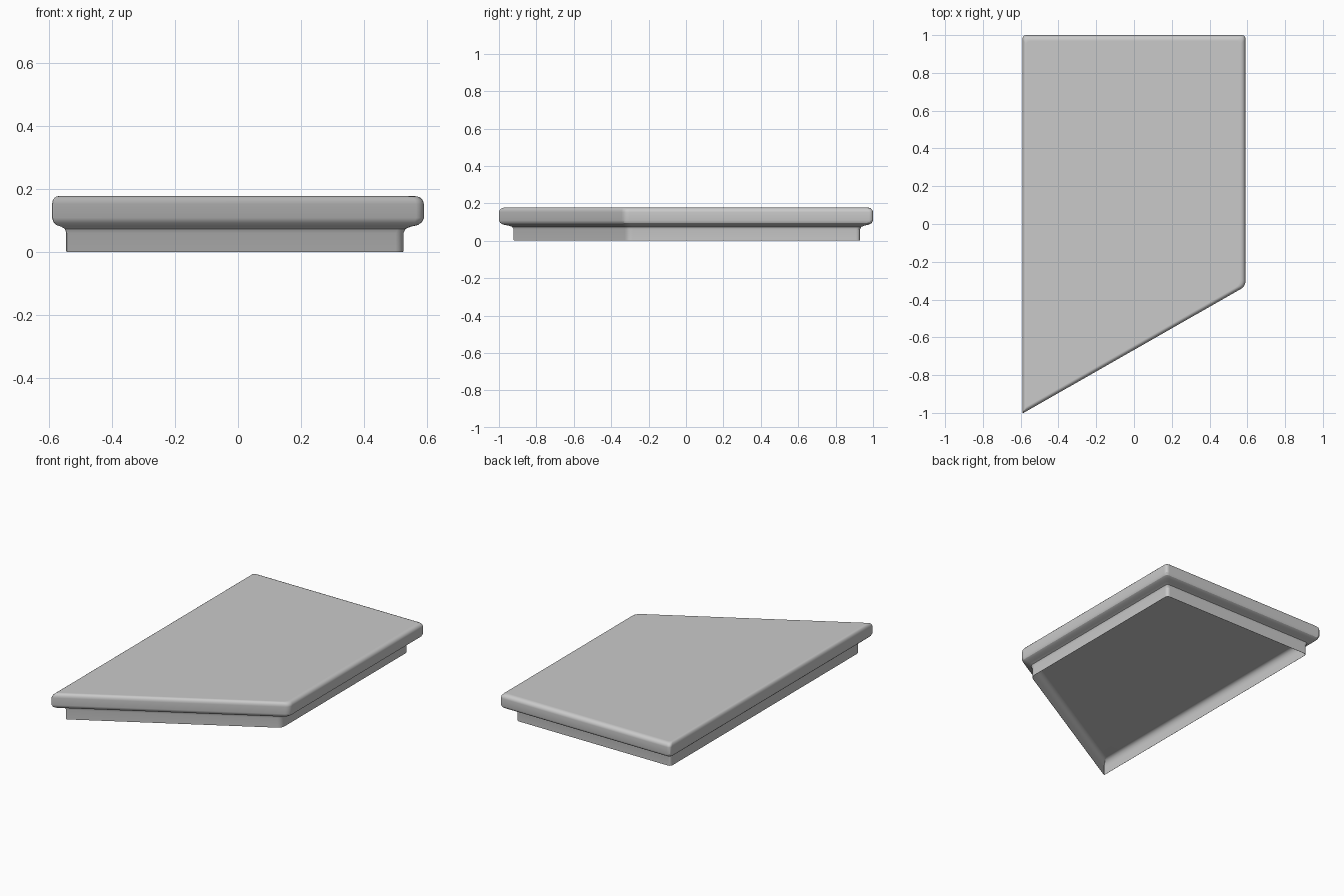
import bpy, bmesh
from mathutils import Vector
from mathutils.geometry import intersect_line_line

if "Cube" in bpy.data.objects:
    bpy.data.objects.remove(bpy.data.objects["Cube"])

# One colour for the whole slab
grey = bpy.data.materials.new("plain grey")
grey.use_nodes = True
colour = (0.59, 0.59, 0.59, 1)
grey.diffuse_color = colour
grey.node_tree.nodes["Principled BSDF"].inputs["Base Color"].default_value = colour

# Plan outline, anticlockwise from the sharp front tip
OUTLINE = [Vector(p) for p in ((-0.59, -1.003, 0), (0.59, -0.33, 0), (0.59, 1, 0), (-0.59, 1, 0))]
INSETS = (0.047, 0.065, 0.07, 0.045)    # depth of the step on each side
ROUNDING = (0.006, 0.028, 0.022, 0.022)  # corner cut at each corner

# Edge profile as share of the inset and height: recess, foot, cove, slab edge
PROFILE = [(1.7, 0.09), (1.4, 0.086), (1.2, 0.077), (1.08, 0.062), (1.04, 0.045), (1.04, 0),
           (1.02, 0), (1, 0.004), (1, 0.06), (0.9, 0.074), (0.65, 0.081),
           (0.3, 0.086), (0.1, 0.095), (0, 0.109),
           (0, 0.153), (0.05, 0.164), (0.15, 0.172), (0.28, 0.176), (0.45, 0.178)]


def ring(share, z):
    """Outline moved inwards on each side, with rounded corners."""
    lines = []
    for i, inset in enumerate(INSETS):
        a, b = OUTLINE[i], OUTLINE[(i + 1) % 4]
        along = (b - a).normalized()
        inward = Vector((-along.y, along.x, 0)) * inset * share
        lines.append((a + inward, b + inward))
    corners = [intersect_line_line(*lines[i - 1], *lines[i])[0] for i in range(4)]
    points = []
    for i, c in enumerate(corners):
        start = c + (corners[i - 1] - c).normalized() * ROUNDING[i]
        end = c + (corners[(i + 1) % 4] - c).normalized() * ROUNDING[i]
        for k in range(6):
            t = k / 5
            p = start * (1 - t) ** 2 + c * 2 * t * (1 - t) + end * t ** 2
            points.append((p.x, p.y, z))
    return points


# Stacked rings from the recess ceiling, round the foot and up to the top
bm = bmesh.new()
rings = [[bm.verts.new(p) for p in ring(*step)] for step in PROFILE]
for low, high in zip(rings, rings[1:]):
    for i in range(len(low)):
        j = (i + 1) % len(low)
        bm.faces.new((low[i], low[j], high[j], high[i]))
bm.faces.new(rings[-1])
bm.faces.new(reversed(rings[0]))
mesh = bpy.data.meshes.new("stepped_slab")
bm.to_mesh(mesh)
bm.free()
mesh.materials.append(grey)
slab = bpy.data.objects.new("stepped_slab", mesh)
bpy.context.collection.objects.link(slab)
bpy.context.view_layer.objects.active = slab
slab.select_set(True)
bpy.ops.object.shade_smooth_by_angle(angle=0.5)

# Keep the broad faces evenly shaded
weighted = slab.modifiers.new("even_shading", 'WEIGHTED_NORMAL')
weighted.keep_sharp = True
